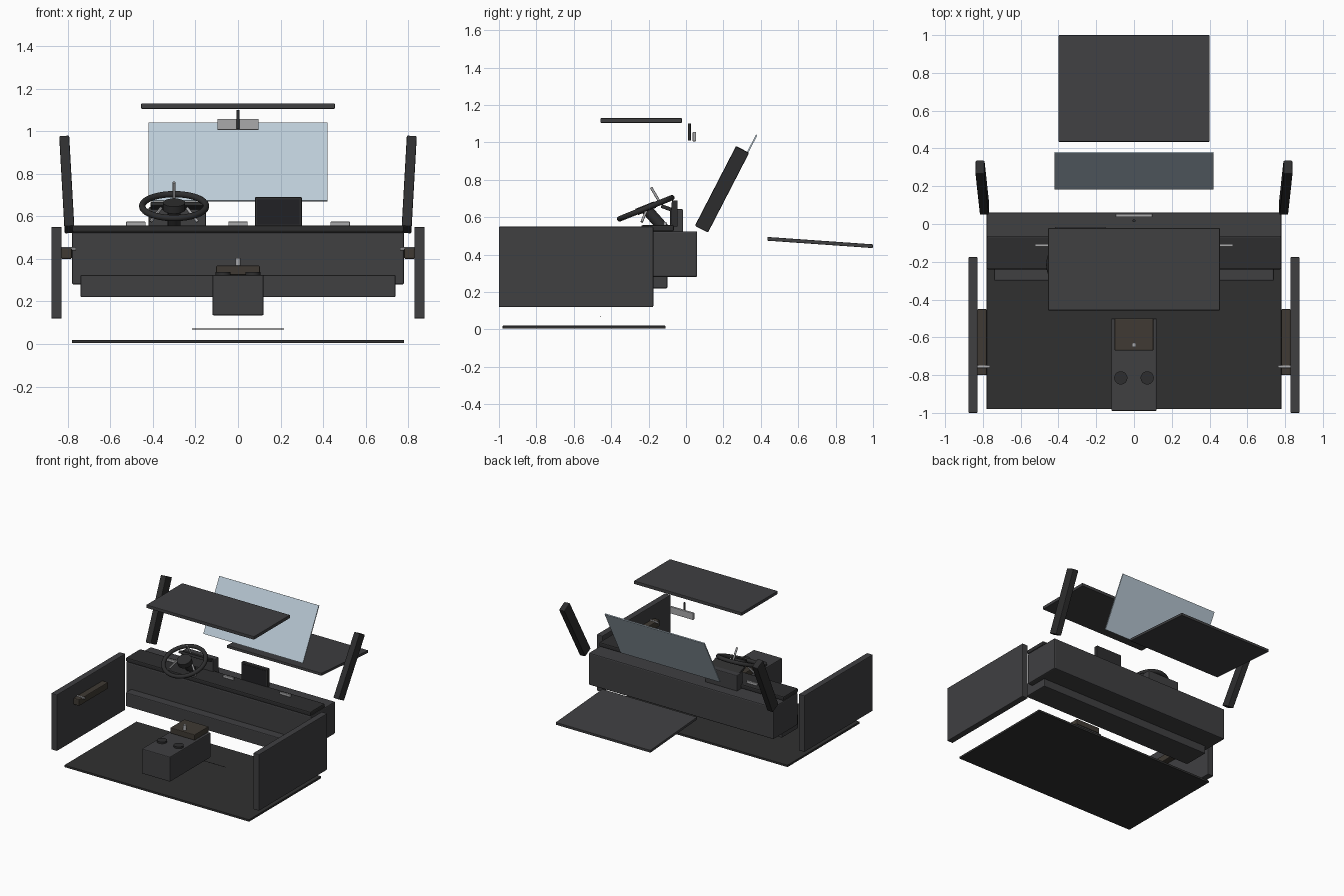
import bpy, math
from mathutils import Vector

if "Cube" in bpy.data.objects:
    bpy.data.objects.remove(bpy.data.objects["Cube"])


def material(name, r, g, b, a=1.0):
    m = bpy.data.materials.new(name)
    m.diffuse_color = (r, g, b, a)
    m.use_nodes = True
    m.node_tree.nodes["Principled BSDF"].inputs["Base Color"].default_value = m.diffuse_color
    return m


PANEL = material("panel_grey", 0.05, 0.05, 0.053)
DARK = material("soft_black", 0.027, 0.027, 0.028)
CARPET = material("carpet", 0.03, 0.03, 0.03)
LEATHER = material("brown_leather", 0.05, 0.042, 0.033)
METAL = material("metal", 0.4, 0.4, 0.41)
SCREEN = material("display", 0.015, 0.015, 0.018)
GLASS = material("glass", 0.5, 0.6, 0.68, 0.5)


def box(name, x, y, z, mat, bevel=0.004, rot=(0, 0, 0)):
    """Box from (min, max) ranges, rotated about its centre."""
    lo, hi = zip(x, y, z)
    bpy.ops.mesh.primitive_cube_add(size=1, location=[(a + b) / 2 for a, b in zip(lo, hi)])
    ob = bpy.context.object
    ob.name = name
    ob.scale = [b - a for a, b in zip(lo, hi)]
    bpy.ops.object.transform_apply(location=False, rotation=False, scale=True)
    ob.rotation_euler = rot
    ob.data.materials.append(mat)
    if bevel:
        mod = ob.modifiers.new("bevel", 'BEVEL')
        mod.width, mod.segments = bevel, 2
    return ob


def rod(name, a, b, r, mat, sides=20):
    """Cylinder between two points."""
    a, b = Vector(a), Vector(b)
    bpy.ops.mesh.primitive_cylinder_add(vertices=sides, radius=r, depth=(b - a).length, location=(a + b) / 2)
    ob = bpy.context.object
    ob.name = name
    ob.rotation_euler = (b - a).to_track_quat('Z', 'Y').to_euler()
    ob.data.materials.append(mat)
    bpy.ops.object.shade_smooth_by_angle()
    return ob


def slanted(name, a, b, width, thick, mat, bevel=0.0):
    """Box whose length runs from a to b in space, with x width and depth thickness."""
    a, b = Vector(a), Vector(b)
    d, c, h = b - a, (a + b) / 2, (b - a).length / 2
    ob = box(name, (c.x - width / 2, c.x + width / 2), (c.y - thick / 2, c.y + thick / 2),
             (c.z - h, c.z + h), mat, bevel)
    ob.rotation_euler = (-math.atan2(d.y, d.z), math.asin(d.x / d.length), 0)
    return ob


# Floor and pedal bar
box("floor", (-0.78, 0.78), (-0.98, -0.11), (0.004, 0.02), CARPET, 0.002)
rod("floor_bar", (-0.215, -0.457, 0.07), (0.215, -0.457, 0.07), 0.002, DARK, 8)

# Dashboard
box("dashboard", (-0.78, 0.78), (-0.235, 0.06), (0.28, 0.525), PANEL, 0.008)
box("dashboard_pad", (-0.78, 0.78), (-0.24, -0.065), (0.525, 0.558), DARK, 0.008)
box("lower_dashboard", (-0.74, 0.74), (-0.30, -0.10), (0.22, 0.325), PANEL, 0.006)
for i, x in enumerate((-0.48, 0, 0.48)):
    box(f"air_vent_{i}", (x - 0.045, x + 0.045), (-0.12, -0.105), (0.55, 0.575), METAL, 0.002)

# Instrument cluster and centre screen
box("instrument_cluster", (-0.42, -0.15), (-0.085, -0.015), (0.52, 0.643), PANEL, 0.006)
box("cluster_hood", (-0.41, -0.16), (-0.135, -0.045), (0.635, 0.655), DARK, 0.004, (math.radians(-20), 0, 0))
box("screen_housing", (0.08, 0.30), (-0.075, -0.045), (0.55, 0.69), DARK, 0.004)
box("screen_face", (0.09, 0.29), (-0.078, -0.07), (0.562, 0.68), SCREEN, 0)

# Steering wheel
hub = Vector((-0.30, -0.215, 0.648))
tilt = math.radians(22)
bpy.ops.mesh.primitive_torus_add(major_segments=48, minor_segments=14, major_radius=0.15,
                                 minor_radius=0.015, location=hub, rotation=(tilt, 0, 0))
rim = bpy.context.object
rim.name = "steering_wheel_rim"
rim.data.materials.append(DARK)
bpy.ops.object.shade_smooth_by_angle()
normal = Vector((0, -math.sin(tilt), math.cos(tilt)))
rod("steering_hub", hub - normal * 0.018, hub + normal * 0.018, 0.052, DARK, 32)
rod("steering_column", hub, (-0.30, -0.12, 0.54), 0.03, DARK)
rod("wheel_spoke_top", (-0.30, -0.187, 0.76), (-0.30, -0.143, 0.685), 0.007, METAL, 12)
for side, n in ((-1, "left"), (1, "right")):
    rod(f"wheel_spoke_{n}", (-0.30 + side * 0.11, -0.237, 0.575),
        (-0.30 + side * 0.06, -0.21, 0.64), 0.007, METAL, 12)

# Centre console with cup holders and gear lever
box("centre_console", (-0.12, 0.12), (-0.99, -0.50), (0.135, 0.325), PANEL, 0.006)
box("shifter_base", (-0.103, 0.103), (-0.67, -0.50), (0.325, 0.368), LEATHER, 0.005)
rod("gear_lever", (0, -0.64, 0.36), (0, -0.64, 0.405), 0.012, METAL)
for x in (-0.07, 0.07):
    rod("cup_holder", (x, -0.815, 0.31), (x, -0.815, 0.338), 0.035, DARK, 28)

# Doors, armrests, handles and windscreen pillars on both sides
for s, n in ((-1, "left"), (1, "right")):
    def span(a, b):
        return sorted((s * a, s * b))
    box(f"{n}_door", span(0.828, 0.877), (-1.0, -0.175), (0.12, 0.55), PANEL, 0.005)
    box(f"{n}_armrest", span(0.78, 0.83), (-0.80, -0.45), (0.40, 0.45), LEATHER, 0.006)
    rod(f"{n}_door_handle", (s * 0.762, -0.755, 0.447), (s * 0.828, -0.755, 0.447), 0.008, METAL, 12)
    slanted(f"{n}_pillar", (s * 0.79, 0.083, 0.537), (s * 0.817, 0.302, 0.962), 0.047, 0.078, DARK, 0.005)

# Windscreen, roof, mirror and bonnet
slanted("windscreen", (0, 0.185, 0.672), (0, 0.378, 1.04), 0.84, 0.008, GLASS)
box("roof", (-0.455, 0.455), (-0.457, -0.022), (1.105, 1.13), PANEL, 0.004)
box("mirror", (-0.097, 0.097), (0.036, 0.054), (1.006, 1.057), METAL, 0.003)
rod("mirror_stem", (0, 0.018, 1.01), (0, 0.018, 1.10), 0.008, DARK, 12)
box("bonnet", (-0.40, 0.40), (0.435, 1.0), (0.455, 0.475), PANEL, 0.003, (math.radians(-4), 0, 0))
